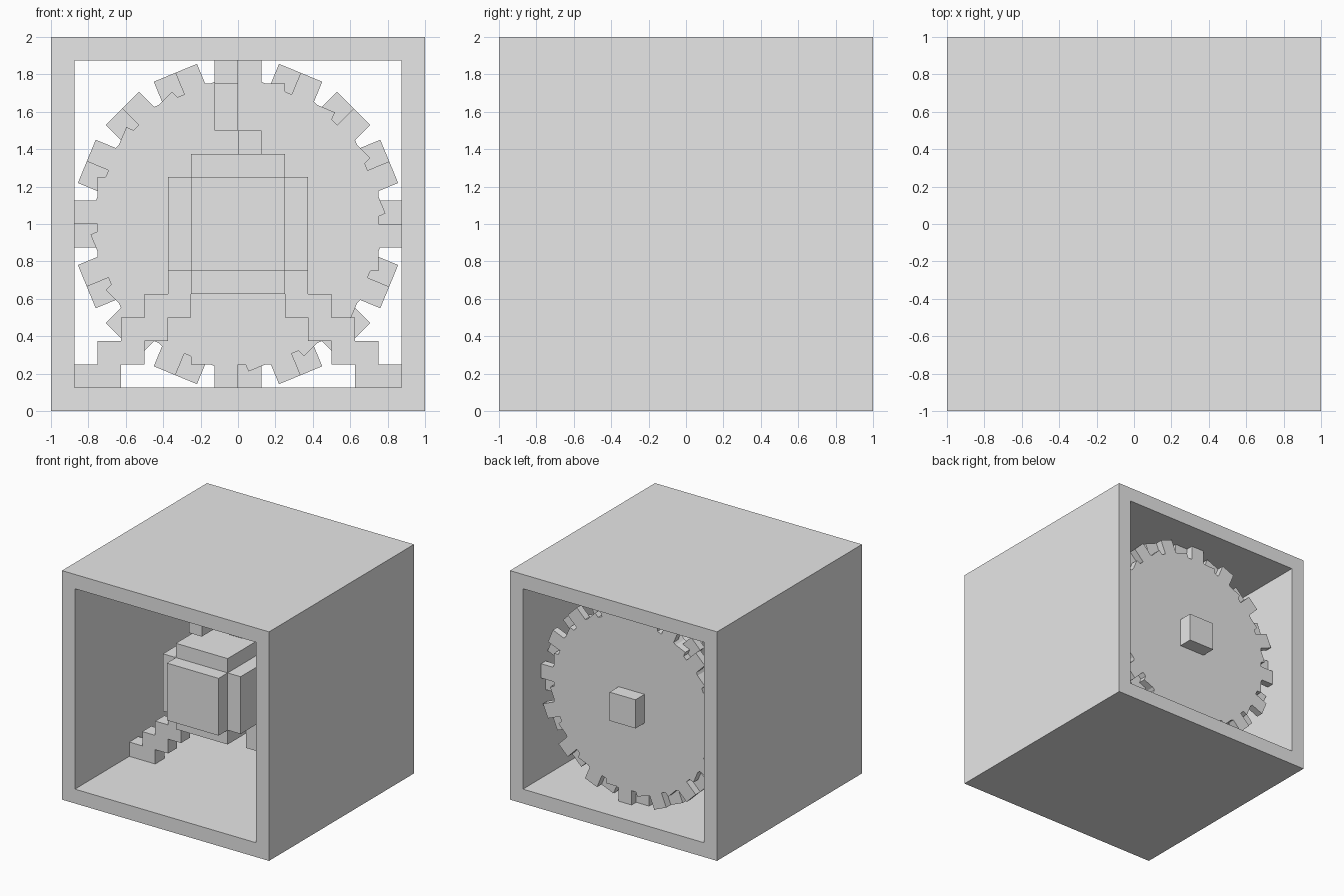
import bpy, bmesh, math
from mathutils import Matrix, Vector

if "Cube" in bpy.data.objects:
    bpy.data.objects.remove(bpy.data.objects["Cube"])

mat = bpy.data.materials.new("light_grey")
mat.diffuse_color = (0.8, 0.8, 0.8, 1)
mat.use_nodes = True
mat.node_tree.nodes["Principled BSDF"].inputs["Base Color"].default_value = mat.diffuse_color


def finish(name, bm):
    bmesh.ops.recalc_face_normals(bm, faces=bm.faces[:])
    me = bpy.data.meshes.new(name)
    bm.to_mesh(me)
    bm.free()
    me.materials.append(mat)
    ob = bpy.data.objects.new(name, me)
    bpy.context.collection.objects.link(ob)
    return ob


def add_box(bm, x0, x1, y0, y1, z0, z1, m=Matrix()):
    size = Matrix.Diagonal((x1 - x0, y1 - y0, z1 - z0, 1))
    mid = Matrix.Translation(((x0 + x1) / 2, (y0 + y1) / 2, (z0 + z1) / 2))
    bmesh.ops.create_cube(bm, size=1, matrix=m @ mid @ size)


def boxes(name, *dims):
    bm = bmesh.new()
    for d in dims:
        add_box(bm, *d)
    return finish(name, bm)


# Casing: square tube open at front and back
bm = bmesh.new()
corners = [(-1, -1), (1, -1), (1, 1), (-1, 1)]
rings = [[bm.verts.new((x * h, y, 1 + z * h)) for x, z in corners]
         for h, y in ((1, -1), (1, 1), (0.875, 1), (0.875, -1))]
for a in range(4):
    r, s = rings[a], rings[(a + 1) % 4]
    for i in range(4):
        j = (i + 1) % 4
        bm.faces.new((r[i], r[j], s[j], s[i]))
finish("casing", bm)

# Motor: crossed blocks with a front plate
boxes("motor_body",
      (-0.25, 0.25, -0.5, 0.375, 0.625, 1.375),
      (-0.375, 0.375, -0.5, 0.375, 0.75, 1.25))
boxes("motor_front", (-0.25, 0.25, -0.625, -0.5, 0.75, 1.25))

# Axle through the blade
boxes("axle", (-0.125, 0.125, 0.375, 0.875, 0.875, 1.125))

# Stepped legs, mirrored left and right
for side, name in ((-1, "left_leg"), (1, "right_leg")):
    bm = bmesh.new()
    for i in range(5):
        xs = sorted((side * (0.875 - 0.125 * i), side * (0.625 - 0.125 * i)))
        z = 0.125 + 0.125 * i
        add_box(bm, xs[0], xs[1], -0.25, -0.125, z, z + 0.125)
    finish(name, bm)

# Cable from motor top to the ceiling
boxes("cable",
      (0, 0.125, -0.125, 0, 1.375, 1.5),
      (-0.125, 0, -0.5, 0, 1.5, 1.625),
      (-0.125, 0, -0.5, -0.375, 1.625, 1.75),
      (-0.125, 0, -0.375, -0.25, 1.625, 1.875))

# Saw blade: rotated plates, and teeth with one half set forward, one back
plates, teeth = bmesh.new(), bmesh.new()
for k in range(16):
    m = Matrix.Translation(Vector((0, 0, 1))) @ Matrix.Rotation(k * math.pi / 8, 4, 'Y')
    if k < 8:
        add_box(plates, -0.25, 0.25, 0.625, 0.75, -0.75, 0.75, m)
    add_box(teeth, 0, 0.125, 0.625, 0.6875, 0.5, 0.875, m)
    add_box(teeth, -0.125, 0, 0.6875, 0.75, 0.5, 0.875, m)
finish("blade_disc", plates)
finish("blade_teeth", teeth)
